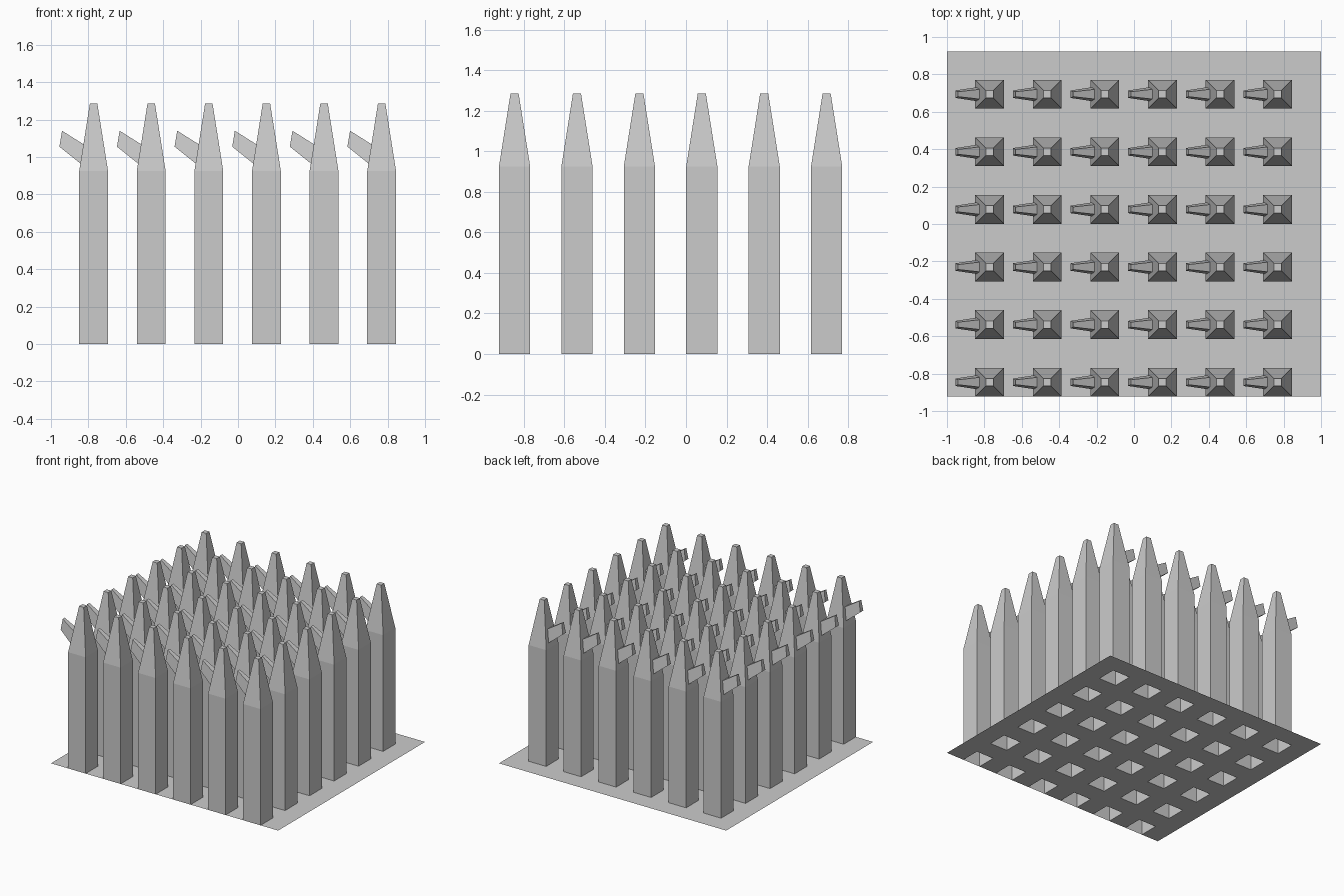
import bpy, bmesh

if "Cube" in bpy.data.objects:
    bpy.data.objects.remove(bpy.data.objects["Cube"])

N, PITCH, HALF = 6, 0.308, 0.077      # grid count, spacing, half width of a post
X0, Y0 = -0.772, -0.846               # centre of the first post
SHOULDER, TOP, TIP = 0.925, 1.285, 0.02


def finish(bm, name):
    me = bpy.data.meshes.new(name)
    bm.to_mesh(me)
    bm.free()
    ob = bpy.data.objects.new(name, me)
    bpy.context.collection.objects.link(ob)
    return ob


def ring(bm, coords):
    return [bm.verts.new(c) for c in coords]


def square(bm, r, z):
    return ring(bm, [(-r, -r, z), (r, -r, z), (r, r, z), (-r, r, z)])


def bridge(bm, a, b, skip=()):
    for i in range(4):
        if i not in skip:
            j = (i + 1) % 4
            bm.faces.new((a[i], a[j], b[j], b[i]))


# base sheet with a square opening under every post
bm = bmesh.new()
xs, ys = [-1.0], [Y0 - HALF]
for i in range(N):
    xs += [X0 + i * PITCH - HALF, X0 + i * PITCH + HALF]
    ys += [Y0 + i * PITCH - HALF, Y0 + i * PITCH + HALF]
xs.append(1.0)
ys.append(0.923)
grid = [[bm.verts.new((x, y, 0)) for y in ys] for x in xs]
for i in range(len(xs) - 1):
    for j in range(len(ys) - 1):
        if j == 0 or (i % 2 and j % 2):   # zero-width strip or opening
            continue
        bm.faces.new((grid[i][j], grid[i + 1][j], grid[i + 1][j + 1], grid[i][j + 1]))
loose = [v for v in bm.verts if not v.link_faces]
bmesh.ops.delete(bm, geom=loose, context='VERTS')
finish(bm, "base_sheet")

# hollow pointed post, open at the bottom
bm = bmesh.new()
foot = square(bm, HALF, 0)
neck = square(bm, HALF, SHOULDER)
tip = square(bm, TIP, TOP)
bridge(bm, foot, neck)
bridge(bm, neck, tip, skip=(3,))
bm.faces.new(tip)

# barb drawn out of the sloping left face


def barb_ring(low, high):
    (xl, wl, zl), (xh, wh, zh) = low, high
    return ring(bm, [(xl, wl, zl), (xl, -wl, zl), (xh, -wh, zh), (xh, wh, zh)])


def face_x(z):
    return -HALF + (HALF - TIP) * (z - SHOULDER) / (TOP - SHOULDER)


root = barb_ring((face_x(0.965), 0.037, 0.965), (face_x(1.068), 0.026, 1.068))
end = barb_ring((-0.183, 0.02, 1.055), (-0.169, 0.013, 1.14))
bridge(bm, [neck[3], neck[0], tip[0], tip[3]], root)
bridge(bm, root, end)
bm.faces.new(end)
bmesh.ops.recalc_face_normals(bm, faces=bm.faces)

posts = finish(bm, "barbed_posts")
posts.location = (X0, Y0, 0)
for axis in range(2):
    arr = posts.modifiers.new("rows" if axis else "columns", 'ARRAY')
    arr.count = N
    arr.use_relative_offset = False
    arr.use_constant_offset = True
    offset = [0, 0, 0]
    offset[axis] = PITCH
    arr.constant_offset_displace = offset
